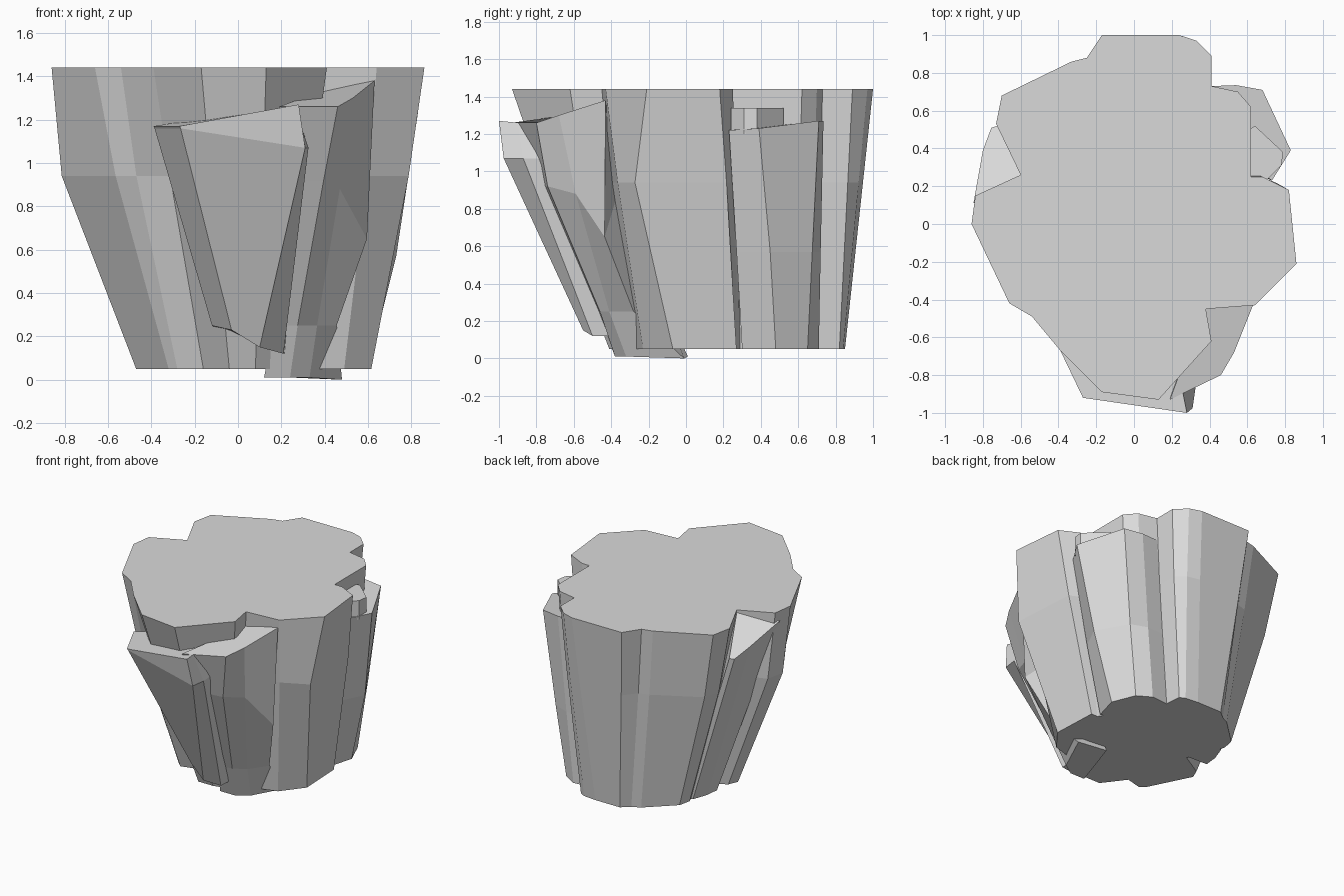
import bpy
import bmesh

default_cube = bpy.data.objects.get("Cube")
if default_cube:
    bpy.data.objects.remove(default_cube, do_unlink=True)

# One stone colour
STONE_COLOUR = (.7, .7, .7, 1)
stone = bpy.data.materials.new("grey_stone")
stone.use_nodes = True
stone.diffuse_color = STONE_COLOUR
shader = stone.node_tree.nodes["Principled BSDF"]
shader.inputs["Base Color"].default_value = STONE_COLOUR
shader.inputs["Roughness"].default_value = .9


def loft(name, rings):
    """Join equal-length rings into a closed, flat-shaded solid."""
    bm = bmesh.new()
    loops = [[bm.verts.new(point) for point in ring] for ring in rings]
    count = len(loops[0])
    for lower, upper in zip(loops, loops[1:]):
        for i in range(count):
            j = (i + 1) % count
            bm.faces.new((lower[i], lower[j], upper[j], upper[i]))
    bm.faces.new(loops[0])
    bm.faces.new(loops[-1])
    bmesh.ops.recalc_face_normals(bm, faces=bm.faces)
    mesh = bpy.data.meshes.new(name)
    bm.to_mesh(mesh)
    bm.free()
    mesh.materials.append(stone)
    rock = bpy.data.objects.new(name, mesh)
    bpy.context.collection.objects.link(rock)
    return rock


def slab(name, edges):
    """Chipped column: each upright edge lists its points from foot to top."""
    return loft(name, list(zip(*edges)))


# Main rock: each corner of the outline at the foot and at the flat top
FOOT_Z, WAIST_Z, TOP_Z = .05, .94, 1.44
outline = [
    ((-.05, .85), (-.17, 1)), ((.15, .85), (.24, 1)),
    ((.25, .84), (.33, .97)), ((.29, .82), (.41, .89)),
    ((.3, .7), (.41, .73)), ((.42, .65), (.55, .7)),
    ((.5, .58), (.62, .62)), ((.53, .29), (.62, .25)),
    ((.55, .27), (.68, .25)), ((.6, .27), (.82, .18)),
    ((.615, -.07), (.86, -.21)), ((.49, -.23), (.64, -.43)),
    ((.25, -.3), (.38, -.45)), ((.2, -.38), (.41, -.62)),
    ((.08, -.41), (.13, -.93)), ((-.04, -.41), (-.17, -.89)),
    ((-.16, -.25), (-.39, -.67)), ((-.28, -.28), (-.54, -.49)),
    ((-.32, -.24), (-.66, -.42)), ((-.47, .06), (-.86, 0)),
    ((-.44, .13), (-.84, .15)), ((-.27, .23), (-.6, .26)),
    ((-.38, .5), (-.73, .53)), ((-.36, .59), (-.7, .68)),
    ((-.17, .77), (-.33, .86)), ((-.11, .8), (-.25, .88)),
]


def waist(foot, top):
    """Point on the waist, pushed outward most on the bulging side."""
    blend = (WAIST_Z - FOOT_Z) / (TOP_Z - FOOT_Z)
    swell = 1.13 if top[0] < -.8 else 1.05 if top[0] < -.5 else 1.02
    x, y = (a + (b - a) * blend for a, b in zip(foot, top))
    # The corner on the far side swings towards the front
    swing = .11 if top[0] > .85 else 0
    return x * swell, y * (swell if y < .4 else 1) - swing, WAIST_Z


loft("main_rock", [
    [(*foot, FOOT_Z) for foot, top in outline],
    [waist(foot, top) for foot, top in outline],
    [(*top, TOP_Z) for foot, top in outline],
])

# Broad leaning slab across the front, with a chipped upper corner
slab("front_slab", [
    ((-.12, -.43, .25), (-.385, -.665, 1.16), (-.39, -.67, 1.17)),
    ((-.03, -.51, .23), (-.265, -.915, 1.16), (-.27, -.92, 1.17)),
    ((.1, -.55, .15), (.31, -.975, 1.07), (.28, -1, 1.27)),
    ((.21, -.5, .12), (.325, -.87, 1.07), (.26, -.9, 1.26)),
    ((.22, -.3, .12), (.3, -.55, 1.07), (.26, -.6, 1.27)),
    ((-.05, -.25, .2), (-.19, -.59, 1.16), (-.2, -.6, 1.2)),
])

# Column beside the front slab, reaching the ground
loft("front_column", [
    [(.12, -.38, .01), (.24, -.38, .01), (.33, -.32, .01),
     (.48, -.01, 0), (.25, .01, .01)],
    [(.17, -.47, .25), (.275, -.46, .25), (.365, -.41, .25),
     (.455, -.28, .25), (.22, -.1, .25)],
    [(.24, -.76, .92), (.395, -.74, .92), (.47, -.59, .88),
     (.595, -.435, .65), (.33, -.36, .9)],
    [(.19, -.93, 1.26), (.46, -.8, 1.26), (.53, -.68, 1.3),
     (.63, -.43, 1.38), (.38, -.42, 1.33)],
])

# Lower shoulder on the side, with a loose chip on its ledge
slab("side_shoulder", [
    ((.55, .3, FOOT_Z), (.64, .27, .57), (.73, .23, 1.22)),
    ((.6, .48, FOOT_Z), (.73, .45, .57), (.83, .39, 1.23)),
    ((.53, .65, FOOT_Z), (.6, .675, .57), (.68, .71, 1.27)),
    ((.43, .71, FOOT_Z), (.48, .72, .57), (.54, .735, 1.27)),
    ((.3, .7, FOOT_Z), (.34, .71, .57), (.41, .73, 1.27)),
    ((.3, .4, FOOT_Z), (.4, .4, .57), (.5, .4, 1.24)),
])
chip = [(.6, .25), (.71, .24), (.78, .31), (.79, .38), (.64, .52), (.58, .48)]
loft("ledge_chip", [[(x, y, z) for x, y in chip] for z in (1.2, 1.34)])

# Wedge with a sloping top in the opposite side notch
slab("notch_wedge", [
    ((-.43, .25, FOOT_Z), (-.85, .11, 1.37)),
    ((-.42, .35, FOOT_Z), (-.8, .39, 1.27)),
    ((-.38, .46, FOOT_Z), (-.755, .51, 1.21)),
    ((-.34, .47, FOOT_Z), (-.72, .52, 1.21)),
    ((-.2, .24, FOOT_Z), (-.6, .26, 1.42)),
])
